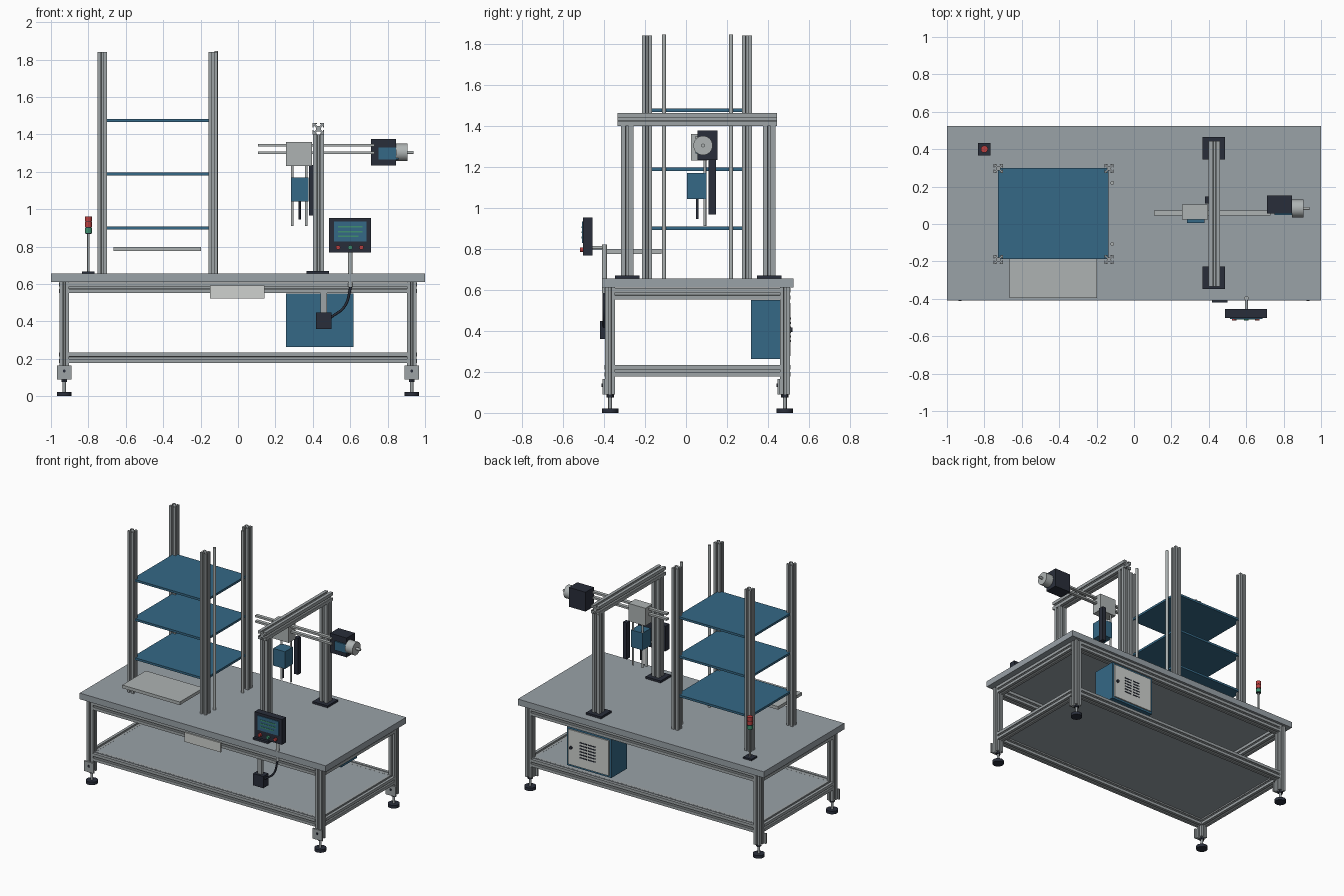
import bpy, bmesh, math
from mathutils import Matrix, Vector

old = bpy.data.objects.get("Cube")
if old:
    bpy.data.objects.remove(old, do_unlink=True)


def material(name, rgb):
    m = bpy.data.materials.new(name)
    m.use_nodes = True
    m.diffuse_color = (*rgb, 1)
    m.node_tree.nodes["Principled BSDF"].inputs["Base Color"].default_value = (*rgb, 1)
    return m


TABLE = material("table grey", (.32, .36, .39))
ALU = material("aluminium", (.34, .37, .38))
STEEL = material("light steel", (.42, .45, .45))
WHITE = material("off white", (.62, .64, .62))
BLUE = material("steel blue", (.035, .14, .24))
DARK = material("dark slate", (.022, .027, .042))
RED = material("signal red", (.5, .05, .05))
GREEN = material("signal green", (.05, .28, .16))

TURN = {"X": Matrix.Rotation(math.pi / 2, 4, "Y"),
        "Y": Matrix.Rotation(-math.pi / 2, 4, "X"),
        "Z": Matrix.Identity(4)}


def finish(name, bm, mat):
    bmesh.ops.recalc_face_normals(bm, faces=bm.faces)
    mesh = bpy.data.meshes.new(name)
    bm.to_mesh(mesh)
    bm.free()
    mesh.materials.append(mat)
    ob = bpy.data.objects.new(name, mesh)
    bpy.context.collection.objects.link(ob)
    return ob


def box(name, mat, x, y, z):
    """Box from (low, high) pairs on each axis."""
    lo, hi = Vector((x[0], y[0], z[0])), Vector((x[1], y[1], z[1]))
    bm = bmesh.new()
    bmesh.ops.create_cube(bm, size=1, matrix=Matrix.Translation((lo + hi) / 2)
                          @ Matrix.Diagonal((*(hi - lo), 1)))
    return finish(name, bm, mat)


def rod(name, mat, start, length, r, axis="Z", sides=24):
    bm = bmesh.new()
    bmesh.ops.create_cone(bm, cap_ends=True, segments=sides, radius1=r, radius2=r, depth=length,
                          matrix=Matrix.Translation(start) @ TURN[axis]
                          @ Matrix.Translation((0, 0, length / 2)))
    ob = finish(name, bm, mat)
    bpy.ops.object.select_all(action="DESELECT")
    ob.select_set(True)
    bpy.context.view_layer.objects.active = ob
    bpy.ops.object.shade_smooth_by_angle(angle=math.radians(40))
    return ob


# One side of the slotted profile, repeated by quarter turns
SLOT = [(1, -1), (1, -.25), (.82, -.25), (.82, -.52), (.45, -.2),
        (.45, .2), (.82, .52), (.82, .25), (1, .25)]


def extrusion(name, start, length, width, axis="Z"):
    bm = bmesh.new()
    ring = []
    for k in range(4):
        spin = Matrix.Rotation(k * math.pi / 2, 4, "Z")
        ring += [bm.verts.new(spin @ Vector((a, b, 0)) * width / 2) for a, b in SLOT]
    face = bm.faces.new(ring)
    new = bmesh.ops.extrude_face_region(bm, geom=[face])["geom"]
    bmesh.ops.translate(bm, vec=(0, 0, length), verts=[v for v in new if isinstance(v, bmesh.types.BMVert)])
    bm.transform(Matrix.Translation(start) @ TURN[axis])
    return finish(name, bm, ALU)


# Table top and lower deck
TOP = .655
FRONT, BACK = -.37, .482
box("table_top", TABLE, (-1, 1), (-.41, .525), (.61, TOP))
box("lower_deck", TABLE, (-.92, .92), (FRONT, BACK), (.222, .232))

# Legs with levelling feet and bracket plates
for sx, side in ((-1, "right"), (1, "left")):
    for y, end in ((FRONT, "front"), (BACK, "back")):
        x = sx * .929
        tag = f"{end}_{side}"
        extrusion(f"leg_{tag}", (x, y, .09), .52, .05)
        rod(f"foot_pad_{tag}", DARK, (x, y, 0), .022, .04)
        rod(f"foot_stem_{tag}", ALU, (x, y, .02), .08, .009, sides=16)
        rod(f"foot_nut_{tag}", DARK, (x, y, .075), .014, .018, sides=6)
        box(f"leg_plate_{tag}", ALU, (x - .04, x + .04), (y - .036, y - .025), (.09, .165))
        rod(f"leg_bolt_{tag}", DARK, (x, y - .041, .135), .008, .008, "Y", 12)

# Frame rails at two heights
for z, level in ((.205, "lower"), (.58, "upper")):
    for y, end in ((FRONT, "front"), (BACK, "back")):
        extrusion(f"{level}_rail_{end}", (-.905, y, z), 1.81, .055, "X")
    for x, side in ((-.929, "right"), (.929, "left")):
        extrusion(f"{level}_rail_{side}", (x, FRONT + .025, z), BACK - FRONT - .05, .055, "Y")

# Storage rack
for x in (-.725, -.134):
    for y in (-.19, .297):
        extrusion("rack_post", (x, y, TOP), 1.185, .05)
for z in (.9, 1.187, 1.475):
    box("rack_shelf", BLUE, (-.728, -.136), (-.187, .3), (z - .008, z + .008))
for y in (-.107, .22):
    rod("rack_guide_rod", STEEL, (-.116, y, TOP), 1.19, .01)
box("loading_tray", STEEL, (-.665, -.197), (-.395, -.12), (.775, .798))

# Gantry
for y in (-.287, .405):
    box("gantry_base", DARK, (.365, .487), (y - .06, y + .06), (TOP, .67))
    extrusion("gantry_post", (.43, y, .67), .73, .06)
extrusion("gantry_beam", (.43, -.335, 1.43), .778, .062, "Y")

# Horizontal slide and drive
for z in (1.302, 1.342):
    box("slide_bar", STEEL, (.107, .73), (.046, .071), (z - .007, z + .007))
box("carriage", STEEL, (.257, .395), (.025, .105), (1.23, 1.36))
box("drive_housing", DARK, (.71, .845), (.055, .153), (1.233, 1.375))
box("drive_cover", BLUE, (.75, .858), (.047, .056), (1.265, 1.33))
rod("drive_motor", STEEL, (.845, .083, 1.303), .06, .047, "X", 32)
rod("drive_shaft", STEEL, (.9, .083, 1.303), .038, .009, "X", 16)

# Vertical gripper
box("gripper_body", BLUE, (.283, .378), (.005, .1), (1.042, 1.168))
for x in (.29, .365):
    rod("gripper_rod", STEEL, (x, .092, .91), .33, .007, sides=16)
rod("gripper_pin", DARK, (.33, .055, .945), .1, .006, sides=16)
box("cable_track", DARK, (.38, .41), (.11, .146), (.967, 1.235))

# Control panel: display lines and buttons sit on its front
box("panel_case", DARK, (.487, .71), (-.503, -.455), (.767, .952))
box("panel_screen", BLUE, (.513, .687), (-.508, -.502), (.828, .933))
for z, x1 in ((.905, .665), (.88, .665), (.855, .645)):
    box("screen_line", GREEN, (.535, x1), (-.51, -.506), (z - .004, z + .004))
for x, mat in ((.535, RED), (.6, GREEN), (.66, RED)):
    rod("panel_button", mat, (x, -.517, .795), .016, .012, "Y", 16)
rod("panel_pole", STEEL, (.601, -.397, .585), .235, .012)
rod("panel_arm", STEEL, (.601, -.46, .805), .065, .008, "Y", 12)

# Foot box, its hanger and the cable up to the pole
box("switch_hanger", ALU, (.44, .475), (-.403, -.385), (.445, .555))
box("switch_box", DARK, (.417, .5), (-.42, -.36), (.36, .447))
cable = bpy.data.curves.new("cable", "CURVE")
cable.dimensions = "3D"
cable.bevel_depth = .007
cable.bevel_resolution = 2
spline = cable.splines.new("BEZIER")
spline.bezier_points.add(2)
for p, (x, z) in zip(spline.bezier_points, ((.604, .59), (.57, .48), (.495, .42))):
    p.co = (x, -.4, z)
    p.handle_left_type = p.handle_right_type = "AUTO"
cable_ob = bpy.data.objects.new("panel_cable", cable)
cable_ob.data.materials.append(DARK)
bpy.context.collection.objects.link(cable_ob)

# Front plate
box("front_plate", WHITE, (-.15, .143), (-.406, -.398), (.523, .592))

# Electrical cabinet with vented door on the back
box("cabinet", BLUE, (.257, .617), (.317, .5), (.263, .55))
box("cabinet_door", WHITE, (.272, .602), (.5, .509), (.278, .535))
for k in range(6):
    z = .35 + k * .022
    for x in (.38, .45):
        box("door_vent", DARK, (x, x + .058), (.508, .511), (z - .004, z + .004))
rod("door_knob", DARK, (.578, .508, .405), .012, .011, "Y", 16)

# Signal tower
box("tower_base", DARK, (-.835, -.767), (.367, .432), (TOP, .667))
rod("tower_pole", STEEL, (-.8, .4, .667), .205, .006, sides=16)
for z, mat in ((.872, GREEN), (.905, RED), (.935, RED)):
    rod("tower_lamp", mat, (-.8, .4, z), .026, .019)
rod("tower_core", DARK, (-.8, .4, .868), .09, .016)
